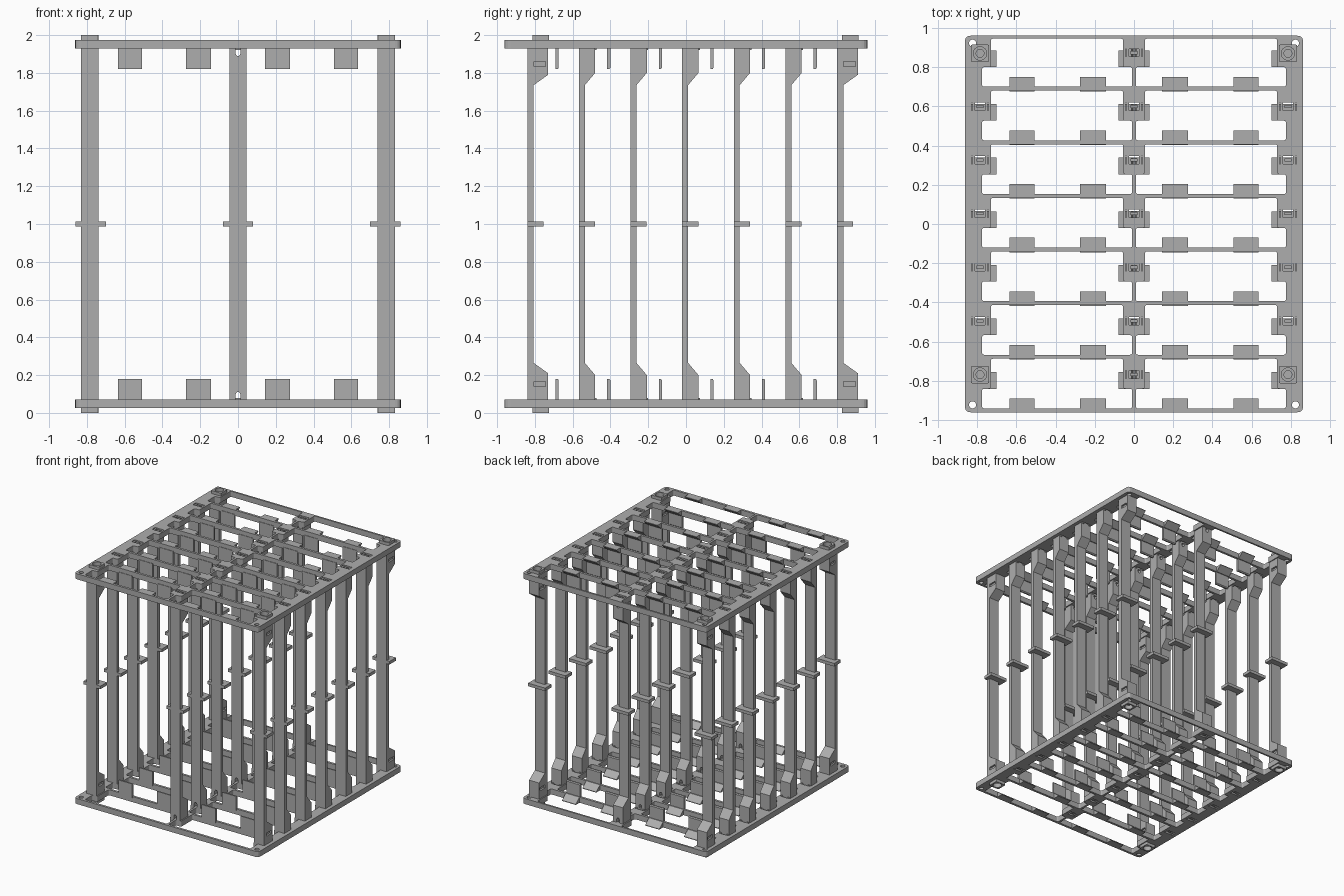
import bpy, bmesh, math
from mathutils import Matrix, Vector

if "Cube" in bpy.data.objects:
    bpy.data.objects.remove(bpy.data.objects["Cube"], do_unlink=True)

grey = bpy.data.materials.new("plain_grey")
grey.use_nodes = True
grey.diffuse_color = (0.42, 0.42, 0.42, 1)
grey.node_tree.nodes["Principled BSDF"].inputs["Base Color"].default_value = (0.42, 0.42, 0.42, 1)

PITCH = 0.2733
POSTS = [-0.84 + PITCH * i for i in range(7)]
RUNGS = [-0.96 + PITCH * i for i in range(7)]
SIDE = 0.785
BOSS_Y = (-0.768, 0.870)
# Column order turns a flat outline (u, v) extruded along w into model space
AXES = {
    "Z": Matrix.Identity(3),
    "X": Matrix(((0, 0, 1), (1, 0, 0), (0, 1, 0))),
    "Y": Matrix(((0, 1, 0), (0, 0, 1), (1, 0, 0))),
}


def rect(u0, u1, v0, v1):
    return [(u0, v0), (u1, v0), (u1, v1), (u0, v1)]


def circle(u, v, r, n=24):
    return [(u + r * math.cos(math.tau * k / n), v + r * math.sin(math.tau * k / n)) for k in range(n)]


def rounded(pts, r, n=4):
    out = []
    for k, p in enumerate(pts):
        p, a, b = Vector(p), Vector(pts[k - 1]), Vector(pts[(k + 1) % len(pts)])
        s, e = p + (a - p).normalized() * r, p + (b - p).normalized() * r
        for j in range(n + 1):
            t = j / n
            out.append(tuple(s * (1 - t) ** 2 + p * 2 * t * (1 - t) + e * t * t))
    return out


def flip_x(pts):
    return [(-x, y) for x, y in pts]


def baked(obj):
    dg = bpy.context.evaluated_depsgraph_get()
    dg.update()
    return bpy.data.meshes.new_from_object(obj.evaluated_get(dg))


def solid(name, outlines, lo, hi, axis="Z", mirror=""):
    """Extrude nested outlines from lo to hi, mirrored about x = 0 and/or z = 1."""
    curve = bpy.data.curves.new(name, "CURVE")
    curve.dimensions, curve.fill_mode = "2D", "BOTH"
    curve.extrude = (hi - lo) / 2
    for pts in outlines:
        s = curve.splines.new("POLY")
        s.points.add(len(pts) - 1)
        for sp, (u, v) in zip(s.points, pts):
            sp.co = (u, v, 0, 1)
        s.use_cyclic_u = True
    temp = bpy.data.objects.new("temp", curve)
    bpy.context.collection.objects.link(temp)
    mesh = baked(temp)
    bpy.data.objects.remove(temp)
    bm = bmesh.new()
    bm.from_mesh(mesh)
    bmesh.ops.remove_doubles(bm, verts=bm.verts, dist=0.0002)
    for v in bm.verts:
        v.co = AXES[axis] @ (v.co + Vector((0, 0, (lo + hi) / 2))) - Vector((0, 0, 1))
    bmesh.ops.recalc_face_normals(bm, faces=bm.faces)
    bm.to_mesh(mesh)
    bm.free()
    for p in mesh.polygons:
        p.use_smooth = False
    mesh.materials.clear()
    mesh.materials.append(grey)
    obj = bpy.data.objects.new(name, mesh)
    obj.location.z = 1
    bpy.context.collection.objects.link(obj)
    if mirror:
        m = obj.modifiers.new("mirror", "MIRROR")
        m.use_axis = ("x" in mirror, False, "z" in mirror)
        m.use_mirror_merge = False
    return obj


def carve(obj, cutter):
    cutter.hide_render = True
    m = obj.modifiers.new("cut", "BOOLEAN")
    m.operation, m.solver, m.object = "DIFFERENCE", "EXACT", cutter
    mesh = baked(obj)
    obj.modifiers.clear()
    obj.data = mesh
    bpy.data.objects.remove(cutter)


# End frames: ladder plate with stepped openings, clip windows and screw holes
plate = [rounded(rect(-0.862, 0.862, -0.96, 0.96), 0.03)]
for rung, post in zip(RUNGS, POSTS):
    low, high = rung + 0.02, min(rung + PITCH, 0.945)
    opening = rounded([(0.009, low), (0.775, low), (0.775, post), (0.73, post),
                       (0.73, high), (0.055, high), (0.055, post), (0.009, post)], 0.012)
    plate += [opening, flip_x(opening)]
clips = [(0, y + 0.073) for y in POSTS]
clips += [(s * SIDE, y + 0.073) for y in POSTS[1:-1] for s in (-1, 1)]
plate += [rect(x - 0.043, x + 0.043, y - 0.02, y + 0.02) for x, y in clips]
for s in (-1, 1):
    plate += [circle(s * 0.823, e * 0.922, 0.018) for e in (-1, 1)]
    plate += [circle(s * SIDE, y, 0.034) for y in BOSS_Y]
solid("end_frames", plate, 0.025, 0.072, mirror="z")

# Snap prongs inside the clip windows
prongs = []
for x, y in clips:
    prongs += [rect(x + s * 0.032 - 0.007, x + s * 0.032 + 0.007, y - 0.02, y + 0.02) for s in (-1, 1)]
    prongs.append(rect(x - 0.018, x + 0.018, y - 0.008, y + 0.008))
solid("clip_prongs", prongs, 0.03, 0.08, mirror="z")

# Corner feet with a stepped screw recess
feet, seats = [], []
for y in BOSS_Y:
    feet += [rounded(rect(SIDE - 0.047, SIDE + 0.047, y - 0.044, y + 0.044), 0.008),
             circle(SIDE, y, 0.034)]
    seats += [circle(SIDE, y, 0.035), circle(SIDE, y, 0.02)]
solid("corner_feet", feet, 0, 0.026, mirror="xz")
solid("screw_seats", seats, 0.035, 0.072, mirror="xz")

# Guide tabs standing on the rungs, and the ramps behind them
tab_spans = ((0.143, 0.275), (0.507, 0.636))
ramps = [[(y + 0.015, 0.025), (y + 0.07, 0.025), (y + 0.07, 0.03), (y + 0.02, 0.072), (y + 0.015, 0.072)]
         for y in RUNGS]
tabs = [[(y - 0.004, 0.06), (y + 0.013, 0.06), (y + 0.013, 0.172), (y + 0.007, 0.18), (y - 0.004, 0.18)]
        for y in RUNGS[1:]]
for k, (x0, x1) in enumerate(tab_spans):
    word = ("inner", "outer")[k]
    solid(word + "_guide_tabs", tabs, x0, x1, "X", "xz")
    solid(word + "_tab_ramps", ramps, x0, x1, "X", "xz")


# Upright posts with thickened ends
def post_profile(y):
    end = y in (POSTS[0], POSTS[-1])
    shaft, foot, top = (0.033, 0.11, 0.21) if end else (0.031, 0.086, 0.2)
    back = [(y + foot, 0.07), (y + foot, top), (y + shaft, 0.265)]
    return [(y, 0.07)] + back + [(u, 2 - v) for u, v in reversed(back)] + [(y, 1.93)]


profiles = [post_profile(y) for y in POSTS]
centre = solid("centre_posts", profiles, -0.045, 0.045, "X")
sides = solid("side_posts", profiles, SIDE - 0.047, SIDE + 0.047, "X", "x")

# Cable slots through the centre posts
slot = [(0.05, -0.013), (0.098, -0.013), (0.108, -0.008), (0.112, 0),
        (0.108, 0.008), (0.098, 0.013), (0.05, 0.013)]
carve(centre, solid("slot_cutter", [slot, [(2 - z, x) for z, x in slot]], -1, 1, "Y"))

# Shallow pockets on both flanks of the corner posts
pockets = [rect(y + 0.034, y + 0.097, 0.14, 0.166) for y in (POSTS[0], POSTS[-1])]
for x in (SIDE - 0.047, SIDE + 0.047):
    carve(sides, solid("pocket_cutter", pockets, x - 0.015, x + 0.015, "X", "xz"))

# Collars around the middle of each post
solid("side_collars", [rect(0.70, 0.86, y, y + 0.085) for y in POSTS], 0.988, 1.014, mirror="x")
solid("centre_collars", [rect(-0.08, 0.08, y, y + 0.085) for y in POSTS], 0.988, 1.014)
